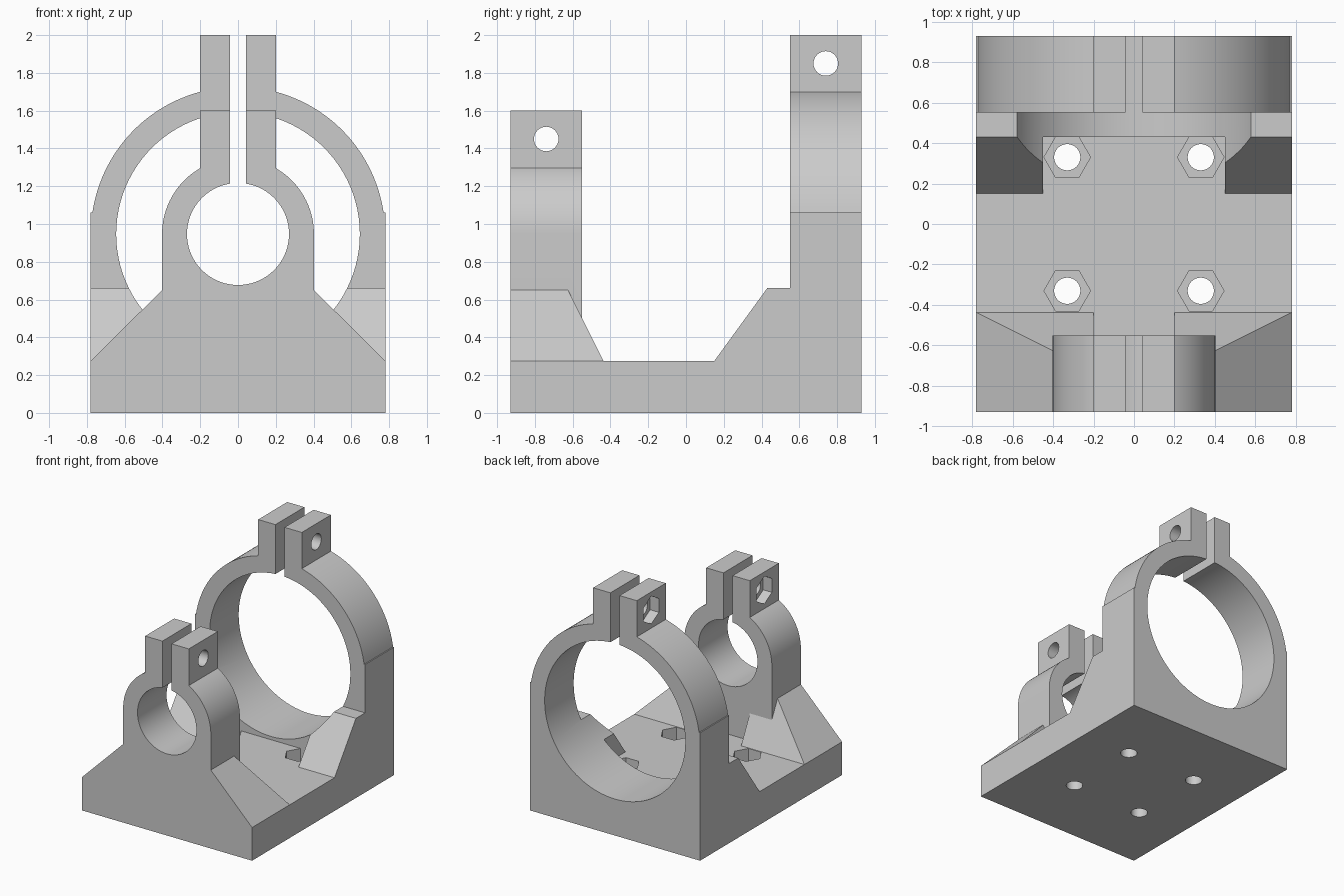
import bpy, bmesh
from math import sin, cos, asin, acos, pi, radians

old = bpy.data.objects.get("Cube")
if old:
    bpy.data.objects.remove(old, do_unlink=True)

# One plain grey material
grey = bpy.data.materials.new("light_grey")
grey.use_nodes = True
grey.diffuse_color = (0.6, 0.6, 0.6, 1)
grey.node_tree.nodes["Principled BSDF"].inputs["Base Color"].default_value = (0.6, 0.6, 0.6, 1)

HALF, BACK, FLOOR, AXIS = 0.78, 0.93, 0.275, 0.947
EAR, SLOT, BOLT, NUT = 0.2, 0.042, 0.065, 0.115


def finish(name, bm):
    bmesh.ops.recalc_face_normals(bm, faces=bm.faces)
    mesh = bpy.data.meshes.new(name)
    bm.to_mesh(mesh)
    bm.free()
    mesh.materials.append(grey)
    ob = bpy.data.objects.new(name, mesh)
    bpy.context.collection.objects.link(ob)
    return ob


def prism(name, profile, axis, a, b):
    """Extrude a 2D profile along an axis from a to b."""
    place = {"X": lambda u, v, t: (t, u, v),
             "Y": lambda u, v, t: (u, t, v),
             "Z": lambda u, v, t: (u, v, t)}[axis]
    bm = bmesh.new()
    lo = [bm.verts.new(place(u, v, a)) for u, v in profile]
    hi = [bm.verts.new(place(u, v, b)) for u, v in profile]
    bm.faces.new(lo)
    bm.faces.new(hi)
    for i in range(len(lo)):
        j = (i + 1) % len(lo)
        bm.faces.new((lo[i], lo[j], hi[j], hi[i]))
    return finish(name, bm)


def ngon(cu, cv, r, n, start=0.0):
    return [(cu + r * cos(start + 2 * pi * i / n), cv + r * sin(start + 2 * pi * i / n))
            for i in range(n)]


def rect(u0, u1, v0, v1):
    return [(u0, v0), (u1, v0), (u1, v1), (u0, v1)]


def hull(name, points):
    bm = bmesh.new()
    for p in points:
        bm.verts.new(p)
    bmesh.ops.convex_hull(bm, input=bm.verts)
    bmesh.ops.dissolve_limit(bm, angle_limit=0.01, verts=bm.verts, edges=bm.edges)
    return finish(name, bm)


def combine(target, other, operation):
    mod = target.modifiers.new("join", "BOOLEAN")
    mod.operation, mod.solver, mod.object = operation, "EXACT", other
    bpy.context.view_layer.objects.active = target
    bpy.ops.object.modifier_apply(modifier=mod.name)
    bpy.data.objects.remove(other, do_unlink=True)


def clamp(name, half, radius, shoulder, top, y0, y1):
    """Upright split-ring clamp with two ears on top."""
    a0, a1 = asin((shoulder - AXIS) / radius), acos(EAR / radius)
    steps = 28
    arc = [(radius * cos(a0 + (a1 - a0) * i / steps), AXIS + radius * sin(a0 + (a1 - a0) * i / steps))
           for i in range(steps + 1)]
    side = [(half, 0)] + ([(half, shoulder)] if half > arc[0][0] + 0.001 else []) + arc + [(EAR, top)]
    return prism(name, side + [(-u, v) for u, v in reversed(side)], "Y", y0, y1)


body = prism("clamp_bracket", rect(-HALF, HALF, -BACK, BACK), "Z", 0, FLOOR)

# Clamps and the low step in front of the large one
parts = [clamp("rear_clamp", HALF, 0.779, 1.06, 2.0, 0.55, BACK),
         clamp("front_clamp", 0.402, 0.402, AXIS, 1.6, -BACK, -0.55),
         prism("rear_step", rect(-HALF, HALF, 0, 0.66), "Y", 0.43, 0.6)]

for s in (-1, 1):
    # Ramps leading up to the rear step
    parts.append(prism("rear_ramp", [(0.15, 0.1), (0.15, FLOOR), (0.43, 0.66), (0.5, 0.66), (0.5, 0.1)],
                       "X", *sorted((s * 0.45, s * HALF))))
    # Sloping gussets beside the front clamp
    pts = [(x, y, z) for x in (EAR, HALF) for y in (-BACK, -0.437) for z in (0.1, FLOOR)]
    pts += [(x, y, 0.65) for x in (EAR, 0.402) for y in (-BACK, -0.625)]
    parts.append(hull("front_gusset", [(s * x, y, z) for x, y, z in pts]))

for part in parts:
    combine(body, part, "UNION")

# Bores, slots, ear bolt holes and nut pockets
cuts = []
for bore, y0, y1, ey, ez in ((0.645, 0.05, 1.0, 0.74, 1.85), (0.27, -1.0, -0.4, -0.74, 1.45)):
    cuts += [prism("bore", ngon(0, AXIS, bore, 96), "Y", y0, y1),
             prism("slot", rect(-SLOT, SLOT, AXIS, 2.1), "Y", y0, y1),
             prism("ear_hole", ngon(ey, ez, BOLT, 32), "X", -0.3, 0.3),
             prism("ear_nut_pocket", ngon(ey, ez, NUT, 6, pi / 2), "X", -0.3, -0.12)]

# Base bolt holes with hexagonal pockets
for x in (-0.33, 0.33):
    for y in (-0.33, 0.33):
        cuts += [prism("base_hole", ngon(x, y, BOLT, 32), "Z", -0.1, 0.4),
                 prism("base_nut_pocket", ngon(x, y, NUT, 6), "Z", 0.16, 0.4)]

for cut in cuts:
    combine(body, cut, "DIFFERENCE")

bpy.ops.object.select_all(action="DESELECT")
body.select_set(True)
bpy.context.view_layer.objects.active = body
bpy.ops.object.shade_smooth_by_angle(angle=radians(25))
